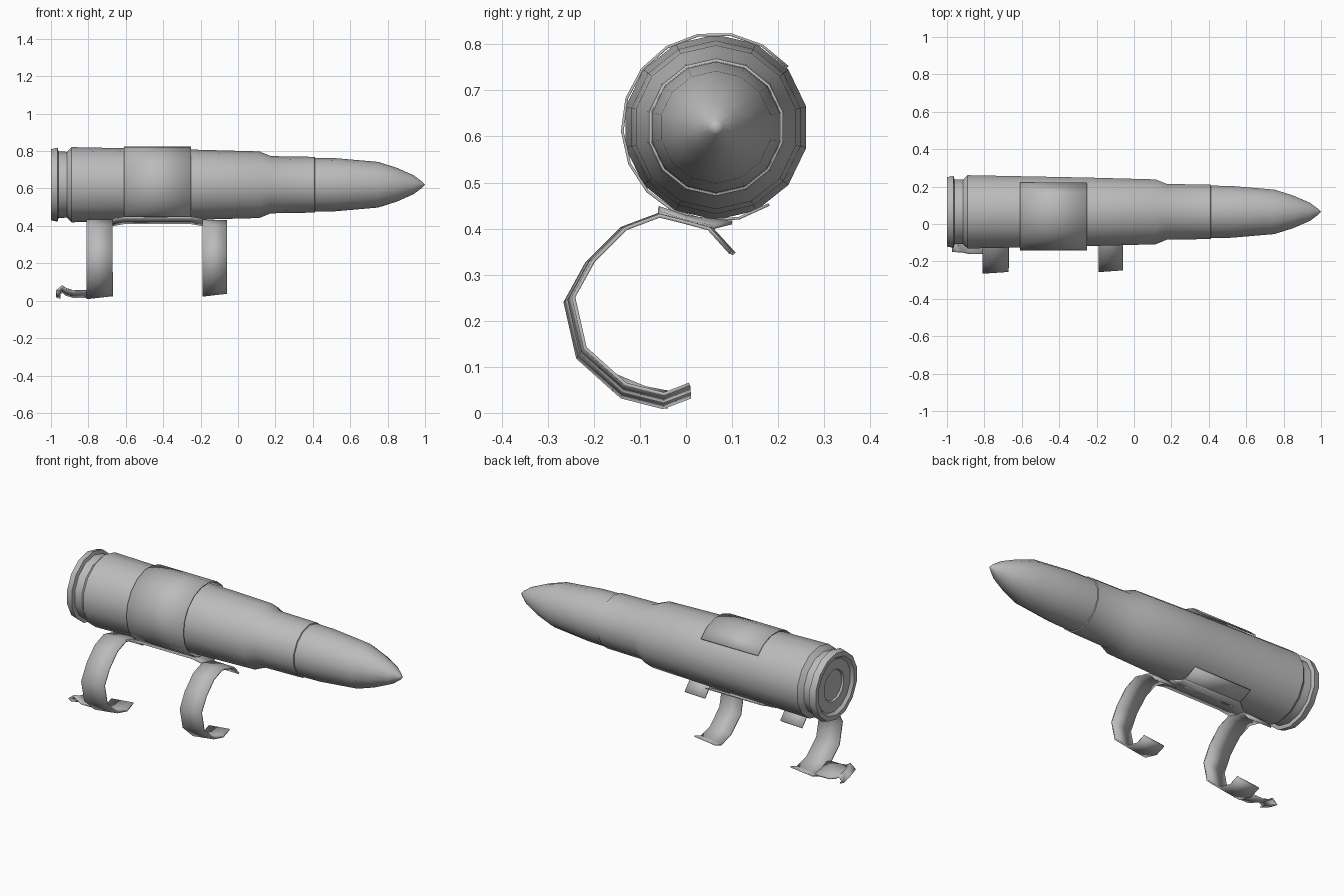
import bpy, bmesh
from math import sin, cos, pi, radians

cube = bpy.data.objects.get("Cube")
if cube:
    bpy.data.objects.remove(cube, do_unlink=True)

AXIS_Y, AXIS_Z, SIDES = 0.065, 0.62, 14

metal = bpy.data.materials.new("grey_metal")
metal.use_nodes = True
GREY = (0.5, 0.5, 0.5, 1)
metal.diffuse_color = GREY
metal.node_tree.nodes["Principled BSDF"].inputs["Base Color"].default_value = GREY


def finish(name, bm, thickness=0, angle=32):
    """Turn a bmesh into a shaded object, optionally as a thin sheet."""
    bmesh.ops.remove_doubles(bm, verts=bm.verts, dist=0.0005)
    bmesh.ops.recalc_face_normals(bm, faces=bm.faces)
    mesh = bpy.data.meshes.new(name)
    bm.to_mesh(mesh)
    bm.free()
    mesh.materials.append(metal)
    obj = bpy.data.objects.new(name, mesh)
    bpy.context.collection.objects.link(obj)
    if thickness:
        mod = obj.modifiers.new("thickness", "SOLIDIFY")
        mod.thickness, mod.offset = thickness, 0
    bpy.ops.object.select_all(action="DESELECT")
    obj.select_set(True)
    bpy.context.view_layer.objects.active = obj
    bpy.ops.object.shade_smooth_by_angle(angle=radians(angle))
    return obj


def loft(rows, closed=False):
    """Skin a grid of points; closed joins the ends of every row."""
    bm = bmesh.new()
    grid = [[bm.verts.new(p) for p in row] for row in rows]
    for a, b in zip(grid, grid[1:]):
        n = len(a)
        for i in range(n if closed else n - 1):
            j = (i + 1) % n
            bm.faces.new((a[i], a[j], b[j], b[i]))
    return bm


def around(x, r, start=0, sweep=2 * pi, count=SIDES):
    """Points about the long axis; angle 0 is up and grows to the front."""
    angles = [start + sweep * i / count for i in range(count)]
    return [(x, AXIS_Y - r * sin(a), AXIS_Z + r * cos(a)) for a in angles]


def lathe(name, profile):
    return finish(name, loft([around(x, r) for x, r in profile], True))


# Cartridge case with rim, groove, shoulder and neck
lathe("case", [
    (-0.975, 0), (-0.975, 0.085), (-0.985, 0.09), (-0.985, 0.15),
    (-1.0, 0.165), (-1.0, 0.19), (-0.965, 0.198), (-0.96, 0.178),
    (-0.915, 0.176), (-0.89, 0.201), (-0.25, 0.188), (0.115, 0.178),
    (0.175, 0.153), (0.41, 0.149), (0.415, 0.138), (0.40, 0)])

# Pointed projectile
lathe("projectile", [
    (0.40, 0.144), (0.52, 0.142), (0.75, 0.122), (0.85, 0.09),
    (0.94, 0.05), (0.985, 0.016), (1.0, 0)])

# Thin sleeve wrapped over the top, front and underside of the case
finish("sleeve", loft([
    around(x, 0.2035, radians(-50), radians(285), 14)
    for x in (-0.61, -0.25)]), 0.006)

# Mounting plate below the sleeve, flaring toward both bands
finish("mounting_plate", loft([
    [(x, -0.06, z + 0.02), (x, 0.0, z), (x, y, z - 0.012)]
    for x, y, z in ((-0.67, 0.06, 0.415), (-0.61, 0.10, 0.425),
                    (-0.25, 0.10, 0.425), (-0.19, 0.06, 0.415))]), 0.008)

# Open bands hanging from the plate
BAND = [(0.105, 0.345), (0.055, 0.40), (0.0, 0.415), (-0.06, 0.43),
        (-0.14, 0.40), (-0.215, 0.325), (-0.262, 0.24), (-0.235, 0.12),
        (-0.14, 0.035), (-0.05, 0.012), (0.01, 0.035)]


def band(name, x0, x1, size):
    rows = []
    for x, s in ((x0, size), (x1, size * 0.96)):
        rows.append([(x, -0.02 + (y + 0.02) * s, 0.40 + (z - 0.40) * s)
                     for y, z in BAND])
    finish(name, loft(rows), 0.008)


band("rear_band", -0.81, -0.67, 1.0)
band("front_band", -0.19, -0.06, 0.965)

# Catch running back from the rear band, with a curled end
finish("band_catch", loft([
    [(x, -0.16 + dy, z + 0.035), (x, -0.10 + dy, z + 0.01), (x, -0.04, z)]
    for x, dy, z in ((-0.79, 0, 0.018), (-0.88, 0, 0.018), (-0.92, 0.01, 0.03),
                     (-0.94, 0.01, 0.045), (-0.97, 0.01, 0.02),
                     (-0.95, 0.01, 0.012))]), 0.007)
